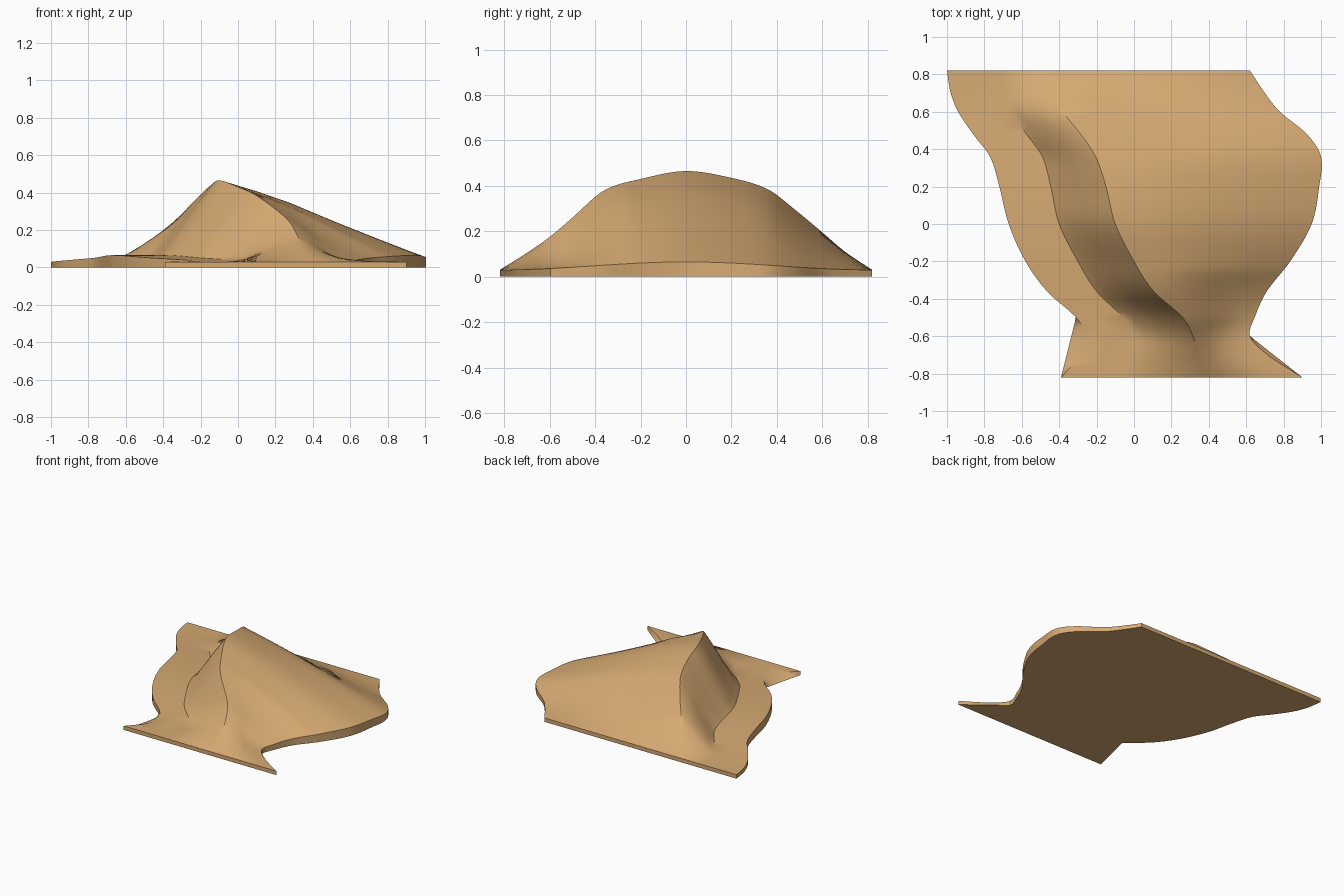
import bpy, bmesh, math

if "Cube" in bpy.data.objects:
    bpy.data.objects.remove(bpy.data.objects["Cube"])

# Cross-section stations: y, left edge x, ridge foot x, crest x, right edge x, crest height
STATIONS = [
    (-0.82, -0.39, -0.06, 0.38, 0.90, 0.030),
    (-0.70, -0.285, -0.03, 0.34, 0.715, 0.105),
    (-0.60, -0.25, 0.00, 0.315, 0.62, 0.175),
    (-0.50, -0.31, -0.06, 0.26, 0.645, 0.260),
    (-0.36, -0.465, -0.20, 0.105, 0.71, 0.380),
    (-0.20, -0.58, -0.30, 0.00, 0.835, 0.430),
    (0.00, -0.67, -0.40, -0.10, 0.95, 0.465),
    (0.20, -0.72, -0.445, -0.15, 0.99, 0.435),
    (0.36, -0.77, -0.49, -0.205, 1.00, 0.385),
    (0.48, -0.86, -0.575, -0.285, 0.925, 0.295),
    (0.60, -0.94, -0.665, -0.38, 0.78, 0.195),
    (0.70, -0.98, -0.695, -0.43, 0.70, 0.110),
    (0.82, -1.00, -0.71, -0.45, 0.62, 0.030),
]
N_ROWS, HALF = 66, 0.82


def sample(y):
    """Smooth (Hermite) interpolation of every station column at y."""
    i = 0
    while i < len(STATIONS) - 2 and y > STATIONS[i + 1][0]:
        i += 1
    a, b = STATIONS[i], STATIONS[i + 1]
    p, n = STATIONS[max(i - 1, 0)], STATIONS[min(i + 2, len(STATIONS) - 1)]
    h = b[0] - a[0]
    t = (y - a[0]) / h
    out = []
    for k in range(1, 6):
        m0 = (b[k] - p[k]) / (b[0] - p[0]) * h
        m1 = (n[k] - a[k]) / (n[0] - a[0]) * h
        out.append((2*t**3 - 3*t**2 + 1) * a[k] + (t**3 - 2*t**2 + t) * m0
                   + (3*t**2 - 2*t**3) * b[k] + (t**3 - t**2) * m1)
    return out


def mix(a, b, t):
    return a + (b - a) * t


def section(y):
    """Closed loop of points: over the top left to right, then the flat underside."""
    left, foot, crest, right, top = sample(y)
    rim = 0.0475 + 0.0175 * math.cos(math.pi * y / HALF)
    rise = max(top - rim, 0)
    pts = [(left, rim), (mix(left, foot, 0.5), rim), (foot, rim)]
    # steep left face
    pts += [(mix(foot, crest, t), rim + rise * h)
            for t, h in ((0.15, 0.11), (0.5, 0.49), (0.9, 0.91), (1.0, 1.0))]
    # long right slope: convex in the middle, hollow towards the front
    hollow = min(max((-y - 0.25) / 0.3, 0), 1)
    for t, full, low in ((0.18, 0.86, 0.78), (0.36, 0.70, 0.52),
                         (0.55, 0.49, 0.27), (0.78, 0.24, 0.07), (1.0, 0, 0)):
        pts.append((mix(crest, right, t), rim + rise * mix(full, low, hollow)))
    # underside runs straight to the front corners
    low_l, low_r = left, right
    if y < -0.5:
        low_l = mix(-0.31, -0.39, (-y - 0.5) / 0.32)
    if y < -0.6:
        low_r = mix(0.62, 0.90, (-y - 0.6) / 0.22)
    pts += [(low_r, 0), (low_l, 0)]
    return [(x, y, z) for x, z in pts]


# Ridge with base plate, lofted through the sections
bm = bmesh.new()
rows = [[bm.verts.new(p) for p in section(mix(-HALF, HALF, i / N_ROWS))]
        for i in range(N_ROWS + 1)]
for a, b in zip(rows, rows[1:]):
    for j in range(len(a)):
        k = (j + 1) % len(a)
        bm.faces.new((a[j], a[k], b[k], b[j]))
bm.faces.new(rows[0])
bm.faces.new(rows[-1])
bmesh.ops.recalc_face_normals(bm, faces=bm.faces)
mesh = bpy.data.meshes.new("ridge_base")
bm.to_mesh(mesh)
bm.free()
obj = bpy.data.objects.new("ridge_base", mesh)
bpy.context.collection.objects.link(obj)

# Sand colour
sand = bpy.data.materials.new("sand")
sand.diffuse_color = (0.67, 0.40, 0.17, 1)
sand.use_nodes = True
sand.node_tree.nodes["Principled BSDF"].inputs["Base Color"].default_value = sand.diffuse_color
mesh.materials.append(sand)

bpy.context.view_layer.objects.active = obj
obj.select_set(True)
bpy.ops.object.shade_smooth_by_angle(angle=math.radians(35))
